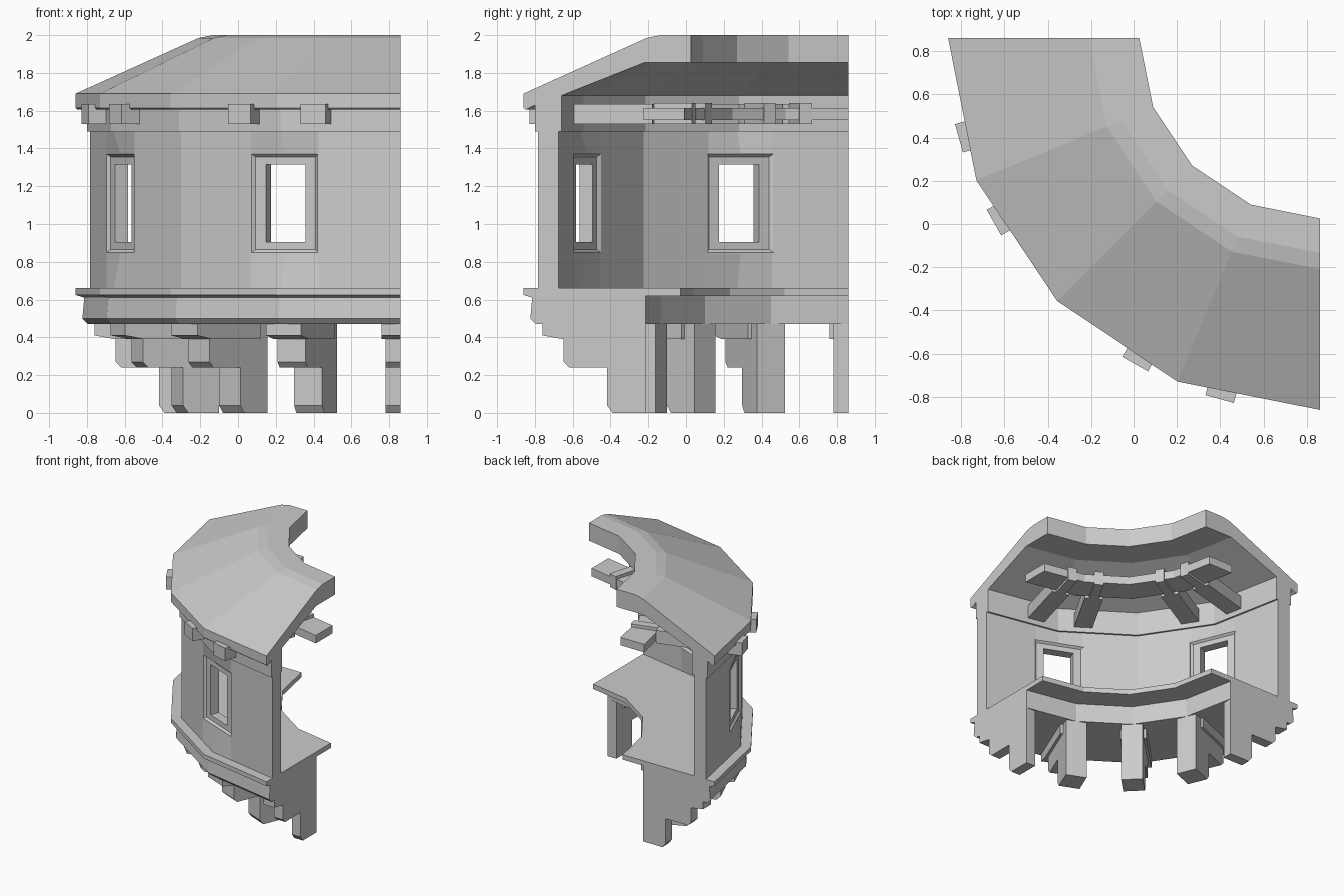
import bpy, bmesh
from math import sin, cos, radians
from mathutils import Vector

cube = bpy.data.objects.get("Cube")
if cube:
    bpy.data.objects.remove(cube, do_unlink=True)

CENTRE = 0.861                     # axis of the quarter ring (x and y)
STEP = 22.5
CORNERS = [180 + STEP * i for i in range(5)]
WINDOWS = [CORNERS[1], CORNERS[3]]

stone = bpy.data.materials.new("grey_stone")
stone.use_nodes = True
GREY = (0.6, 0.6, 0.6, 1)
stone.diffuse_color = GREY
stone.node_tree.nodes["Principled BSDF"].inputs["Base Color"].default_value = GREY


def place(angle, r, t, z):
    """Point at radius r, sideways offset t and height z, facing an angle."""
    a = radians(angle)
    return Vector((CENTRE + r * cos(a) - t * sin(a),
                   CENTRE + r * sin(a) + t * cos(a), z))


def loft(name, rings, cyclic=False):
    """Skin closed rings of points; cap the ends unless cyclic."""
    bm = bmesh.new()
    loops = [[bm.verts.new(p) for p in ring] for ring in rings]
    pairs = list(zip(loops, loops[1:]))
    if cyclic:
        pairs.append((loops[-1], loops[0]))
    else:
        bm.faces.new(loops[0])
        bm.faces.new(loops[-1])
    for a, b in pairs:
        n = len(a)
        for i in range(n):
            j = (i + 1) % n
            bm.faces.new((a[i], a[j], b[j], b[i]))
    bmesh.ops.recalc_face_normals(bm, faces=bm.faces)
    mesh = bpy.data.meshes.new(name)
    bm.to_mesh(mesh)
    bm.free()
    mesh.materials.append(stone)
    obj = bpy.data.objects.new(name, mesh)
    bpy.context.collection.objects.link(obj)
    return obj


def arc(name, profile):
    """Sweep an (r, z) profile round the quarter ring."""
    return loft(name, [[place(a, r, 0, z) for r, z in profile] for a in CORNERS])


def prism(name, profile, angle, lo, hi):
    """Extrude an (r, z) profile sideways at one angle."""
    return loft(name, [[place(angle, r, t, z) for r, z in profile] for t in (lo, hi)])


def box(r0, r1, z0, z1):
    return [(r0, z0), (r1, z0), (r1, z1), (r0, z1)]


# Roof with overhanging eave and upper wall band
arc("roof", [(1.722, 1.69), (1.07, 1.985), (0.995, 2.0), (0.835, 2.0),
             (0.835, 1.855), (1.08, 1.855), (1.52, 1.68), (1.52, 1.49),
             (1.66, 1.49), (1.66, 1.63), (1.71, 1.605), (1.722, 1.615)])

# Floor slab with moulded rim and thin inner ledge
arc("floor", [(1.722, 0.66), (1.722, 0.625), (1.675, 0.61), (1.685, 0.5),
              (1.655, 0.47), (1.075, 0.47), (1.075, 0.62), (0.89, 0.62),
              (0.89, 0.66)])

# Inner ring beam under the roof
arc("ring_beam", box(0.87, 1.085, 1.55, 1.615))

# Wall, flattened at each window
FLAT = 6.9
CHORD = cos(radians(STEP / 2)) / cos(radians(STEP / 2 - FLAT))
OUT, IN = 1.645, 1.535
SILL, HEAD = 0.845, 1.375


def wall_ring(angle, edge, mid):
    rows = [(OUT * edge, 0.66), (OUT * mid, SILL), (OUT * mid, HEAD), (OUT * edge, 1.49),
            (IN * edge, 1.49), (IN * mid, HEAD), (IN * mid, SILL), (IN * edge, 0.66)]
    return [place(angle, r, 0, z) for r, z in rows]


rings = []
for a in CORNERS:
    if a in WINDOWS:
        rings.append(wall_ring(a - FLAT, CHORD, CHORD))
        rings.append(wall_ring(a, 1, CHORD * cos(radians(FLAT))))
        rings.append(wall_ring(a + FLAT, CHORD, CHORD))
    else:
        rings.append(wall_ring(a, 1, 1))
wall = loft("wall", rings)

# Window openings and frames: (half width, half height, radius) loops
MID_Z = (SILL + HEAD) / 2
HW, HH = 0.19, 0.26
FRAME = [(HW, HH, 1.606), (0.172, 0.245, 1.59), (0.114, 0.205, 1.59),
         (0.114, 0.205, 1.515), (0.172, 0.245, 1.515), (HW, HH, 1.499)]
for a in WINDOWS:
    cutter = prism("window_cutter", box(1.3, 1.9, MID_Z - HH, MID_Z + HH), a, -HW, HW)
    cutter.hide_render = True
    mod = wall.modifiers.new("opening", 'BOOLEAN')
    mod.operation = 'DIFFERENCE'
    mod.solver = 'EXACT'
    mod.object = cutter
    bpy.context.view_layer.objects.active = wall
    bpy.ops.object.modifier_apply(modifier=mod.name)
    bpy.data.objects.remove(cutter, do_unlink=True)
    loft("window_frame",
         [[place(a, r, sx * w, MID_Z + sz * h)
           for sx, sz in ((-1, -1), (1, -1), (1, 1), (-1, 1))]
          for w, h, r in FRAME], cyclic=True)

# Stepped corbels; the end ones are cut in half
CORBEL = [(1.075, 0.47), (1.075, 0), (1.25, 0), (1.28, 0.04), (1.28, 0.24),
          (1.48, 0.24), (1.51, 0.27), (1.51, 0.47)]
CAP = [(1.15, 0.47), (1.15, 0.39), (1.51, 0.39), (1.62, 0.41), (1.62, 0.47)]
for a in CORNERS:
    left = 0 if a == CORNERS[0] else 1
    right = 0 if a == CORNERS[-1] else 1
    prism("corbel", CORBEL, a, -0.08 * left, 0.08 * right)
    prism("corbel_cap", CAP, a, -0.1 * left, 0.1 * right)

# Rafters through the wall, with narrow tabs over the ring beam
for a in WINDOWS:
    for side in (-7, 7):
        prism("rafter", box(1.06, 1.735, 1.53, 1.635), a + side, -0.068, 0.068)
        prism("rafter_tab", box(0.85, 1.06, 1.53, 1.64), a + side, -0.035, 0.035)
